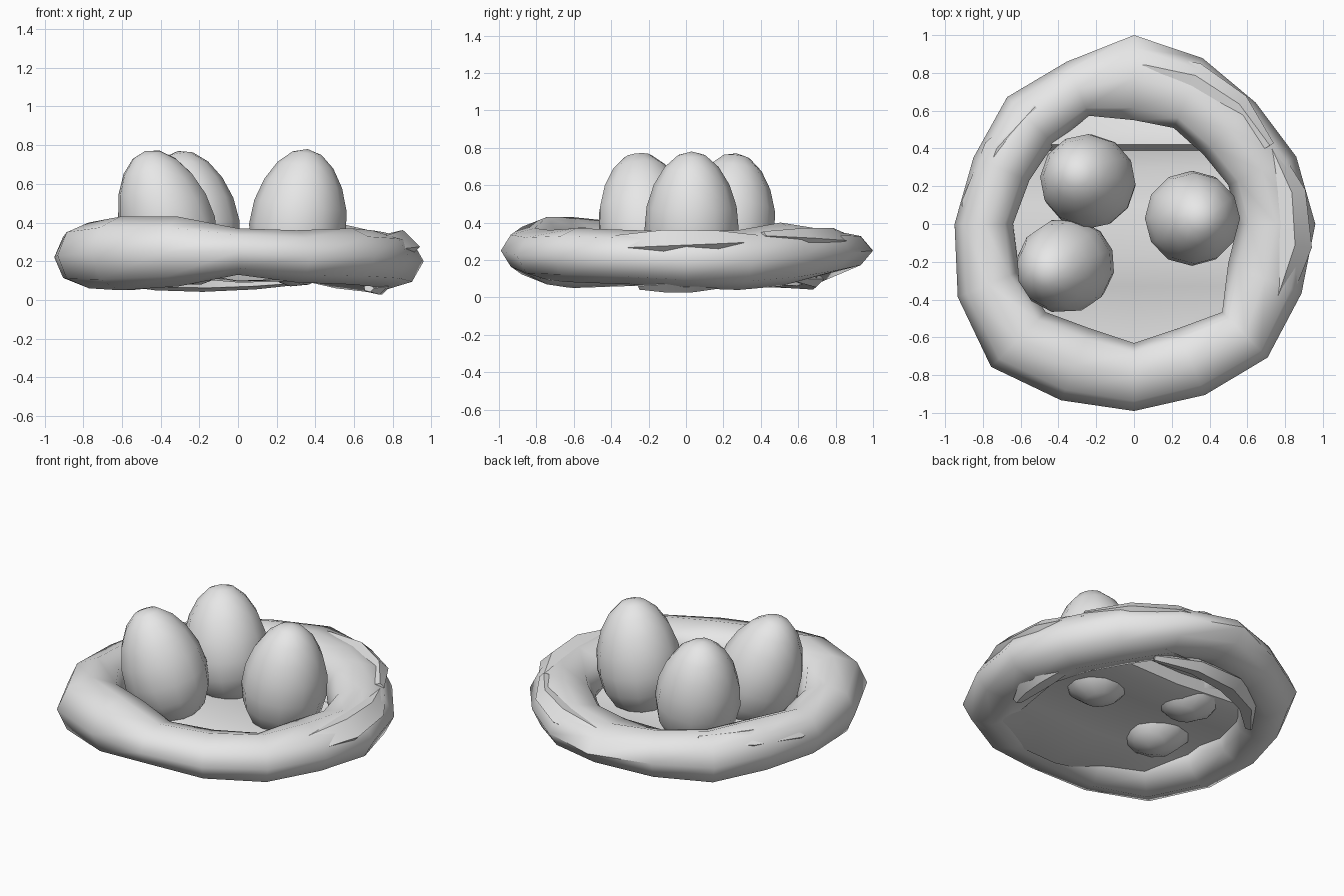
import bpy, bmesh, math
from mathutils import Vector

if "Cube" in bpy.data.objects:
    bpy.data.objects.remove(bpy.data.objects["Cube"])

gray = bpy.data.materials.new("plain gray")
gray.use_nodes = True
gray.diffuse_color = (0.8, 0.8, 0.8, 1)
gray.node_tree.nodes["Principled BSDF"].inputs["Base Color"].default_value = (0.8, 0.8, 0.8, 1)


def finish(bm, name, angle):
    bmesh.ops.recalc_face_normals(bm, faces=bm.faces)
    mesh = bpy.data.meshes.new(name)
    bm.to_mesh(mesh)
    bm.free()
    mesh.materials.append(gray)
    obj = bpy.data.objects.new(name, mesh)
    bpy.context.collection.objects.link(obj)
    bpy.ops.object.select_all(action='DESELECT')
    obj.select_set(True)
    bpy.context.view_layer.objects.active = obj
    bpy.ops.object.shade_smooth_by_angle(angle=math.radians(angle))
    return obj


def bridge(bm, a, b, closed=True):
    n = len(a)
    for i in range(n if closed else n - 1):
        j = (i + 1) % n
        bm.faces.new((a[i], a[j], b[j], b[i]))


# Lumpy woven rim: outer radius, inner radius, top and bottom in hundredths
RIM = [(96, 55, 35, 5), (93, 54, 36, 4), (91, 52, 40, 6), (95, 55, 37, 11),
       (100, 55, 36, 14), (93, 62, 37, 8), (95, 60, 37, 5), (92, 60, 39, 6),
       (95, 64, 37, 7), (101, 66, 40, 6), (107, 66, 43, 5), (101, 60, 43, 7),
       (99, 63, 37, 13), (98, 60, 36, 9), (100, 66, 37, 8), (96, 54, 36, 7)]
SIDES = 8
bm = bmesh.new()
loops = []
for k, row in enumerate(RIM):
    outer, inner, top, low = (v / 100 for v in row)
    turn = math.tau * k / len(RIM)
    loop = []
    for s in range(SIDES):
        t = math.tau * s / SIDES
        # squarish section, with the widest point at the outer corner
        c, h = math.cos(t), math.sin(t)
        r = (outer + inner) / 2 + (outer - inner) / 2 * c
        z = (top + low) / 2 + (top - low) / 2 * h
        loop.append(bm.verts.new((r * math.cos(turn), r * math.sin(turn), z)))
    loops.append(loop)
for k in range(len(loops)):
    bridge(bm, loops[k], loops[(k + 1) % len(loops)])
finish(bm, "nest_rim", 60)

# Ribbed floor: a front-to-back profile stretched across the ring
bm = bmesh.new()
rows = []
for y, z in [(-.72, .1), (-.5, .09), (-.33, .13), (-.16, .16), (.1, .14),
             (.3, .12), (.39, .14), (.42, .2), (.49, .19), (.7, .1)]:
    half = math.sqrt(.78 ** 2 - y * y)
    rows.append([bm.verts.new((half * u, y, z + .03 * abs(u) - .02 * u))
                 for u in (-1, -.5, 0, .5, 1)])
for a, b in zip(rows, rows[1:]):
    bridge(bm, a, b, closed=False)
finish(bm, "nest_floor", 40)


# Loose strands wrapped along the rim
def strand(name, start, end, radius, z0, z1, size):
    bm = bmesh.new()
    rings, steps = [], 4
    for k in range(steps + 1):
        f = k / steps
        turn = math.radians(start + (end - start) * f)
        w = size * (.35 + .65 * math.sin(math.pi * f))
        loop = []
        for s in range(5):
            t = math.tau * s / 5
            r = radius + w * math.cos(t)
            z = z0 + (z1 - z0) * f + w * .7 * math.sin(t)
            loop.append(bm.verts.new((r * math.cos(turn), r * math.sin(turn), z)))
        rings.append(loop)
    for a, b in zip(rings, rings[1:]):
        bridge(bm, a, b)
    bm.faces.new(rings[0])
    bm.faces.new(rings[-1])
    finish(bm, name, 50)


strand("strand_back", 30, 105, .82, .33, .28, .1)
strand("strand_left", -45, 30, .82, .25, .3, .13)
strand("strand_right", 130, 215, .8, .33, .2, .12)
strand("strand_front", 215, 300, .84, .28, .22, .13)
strand("strand_under_back", 60, 150, .68, .1, .09, .08)
strand("strand_under_left", -20, 25, .72, .06, .1, .08)

# Eggs: tapered spheres leaning outward, from base point to tip
EGGS = {
    "egg_left": ((.27, .03, .07), (.36, .03, .78)),
    "egg_right_back": ((-.19, .19, .08), (-.31, .27, .77)),
    "egg_right_front": ((-.27, -.19, .08), (-.48, -.26, .77)),
}
for name, (base, tip) in EGGS.items():
    base, tip = Vector(base), Vector(tip)
    axis = tip - base
    bm = bmesh.new()
    bmesh.ops.create_uvsphere(bm, u_segments=12, v_segments=9, radius=1)
    for v in bm.verts:
        swell = .25 * (1 - .13 * v.co.z)
        v.co = Vector((v.co.x * swell, v.co.y * swell, v.co.z * axis.length / 2))
    egg = finish(bm, name, 60)
    egg.location = (base + tip) / 2
    egg.rotation_mode = 'QUATERNION'
    egg.rotation_quaternion = axis.to_track_quat('Z', 'Y')
